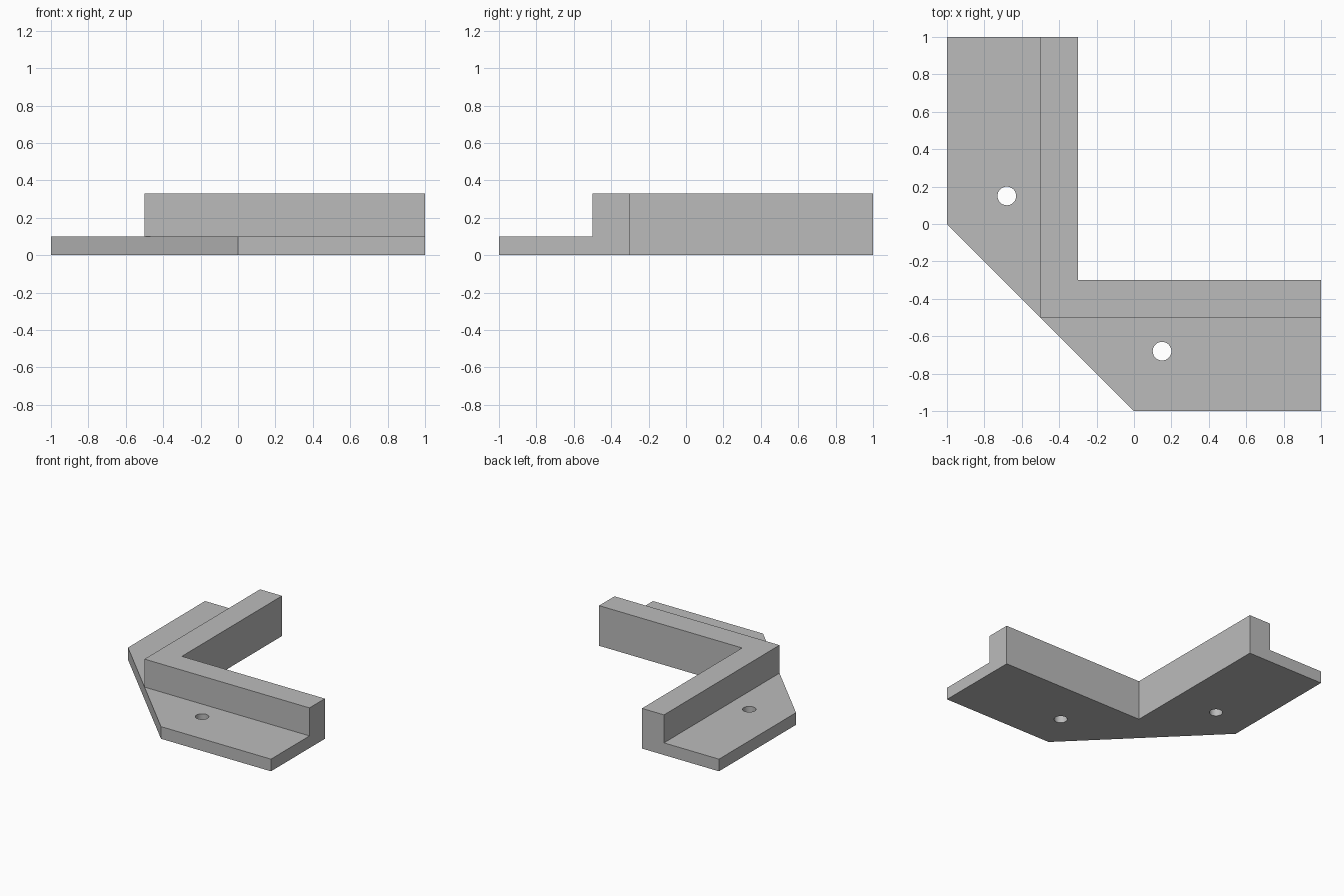
import bpy
import bmesh

default = bpy.data.objects.get("Cube")
if default:
    bpy.data.objects.remove(default, do_unlink=True)

BASE_H, WALL_H = 0.1, 0.33
HOLE_R, HOLE_SIDES = 0.05, 32

# Single grey material
grey = bpy.data.materials.new("light_grey")
grey.use_nodes = True
colour = (0.5, 0.5, 0.5, 1)
grey.diffuse_color = colour
grey.node_tree.nodes["Principled BSDF"].inputs["Base Color"].default_value = colour


def make_object(name, bm):
    bmesh.ops.recalc_face_normals(bm, faces=bm.faces)
    mesh = bpy.data.meshes.new(name)
    bm.to_mesh(mesh)
    bm.free()
    mesh.materials.append(grey)
    obj = bpy.data.objects.new(name, mesh)
    bpy.context.collection.objects.link(obj)
    return obj


def prism(name, outline, height):
    """Extrude a flat outline up from the ground."""
    bm = bmesh.new()
    face = bm.faces.new([bm.verts.new((x, y, 0)) for x, y in outline])
    top = bmesh.ops.extrude_face_region(bm, geom=[face])["geom"]
    verts = [v for v in top if isinstance(v, bmesh.types.BMVert)]
    bmesh.ops.translate(bm, verts=verts, vec=(0, 0, height))
    return make_object(name, bm)


def apply_modifier(obj, mod):
    with bpy.context.temp_override(object=obj, active_object=obj):
        bpy.ops.object.modifier_apply(modifier=mod.name)


def combine(obj, other, operation):
    other.hide_render = True
    mod = obj.modifiers.new(operation.lower(), 'BOOLEAN')
    mod.operation, mod.solver, mod.object = operation, 'EXACT', other
    apply_modifier(obj, mod)
    bpy.data.objects.remove(other, do_unlink=True)


def mirrored(half):
    """Complete an outline by reflecting it across the diagonal x = y."""
    return half + [(y, x) for x, y in reversed(half) if x != y]


# Chamfered L-shaped base plate
bracket = prism("corner_bracket",
                mirrored([(-0.3, -0.3), (1, -0.3), (1, -1), (0, -1)]), BASE_H)

# Upright L-shaped wall along the inner edge
wall = prism("wall", [(-0.3, -0.3), (1, -0.3), (1, -0.5),
                      (-0.5, -0.5), (-0.5, 1), (-0.3, 1)], WALL_H)
combine(bracket, wall, 'UNION')

# Merge the flush faces of plate and wall
tidy = bracket.modifiers.new("tidy", 'DECIMATE')
tidy.decimate_type = 'DISSOLVE'
apply_modifier(bracket, tidy)

# Screw hole through each flange
for x, y in mirrored([(0.15, -0.68)]):
    bm = bmesh.new()
    bmesh.ops.create_cone(bm, cap_ends=True, segments=HOLE_SIDES,
                          radius1=HOLE_R, radius2=HOLE_R, depth=1)
    bmesh.ops.translate(bm, verts=bm.verts, vec=(x, y, 0))
    combine(bracket, make_object("hole_cutter", bm), 'DIFFERENCE')

# Smooth hole walls, crisp edges elsewhere
bpy.ops.object.select_all(action='DESELECT')
bracket.select_set(True)
bpy.context.view_layer.objects.active = bracket
bpy.ops.object.shade_smooth_by_angle()
